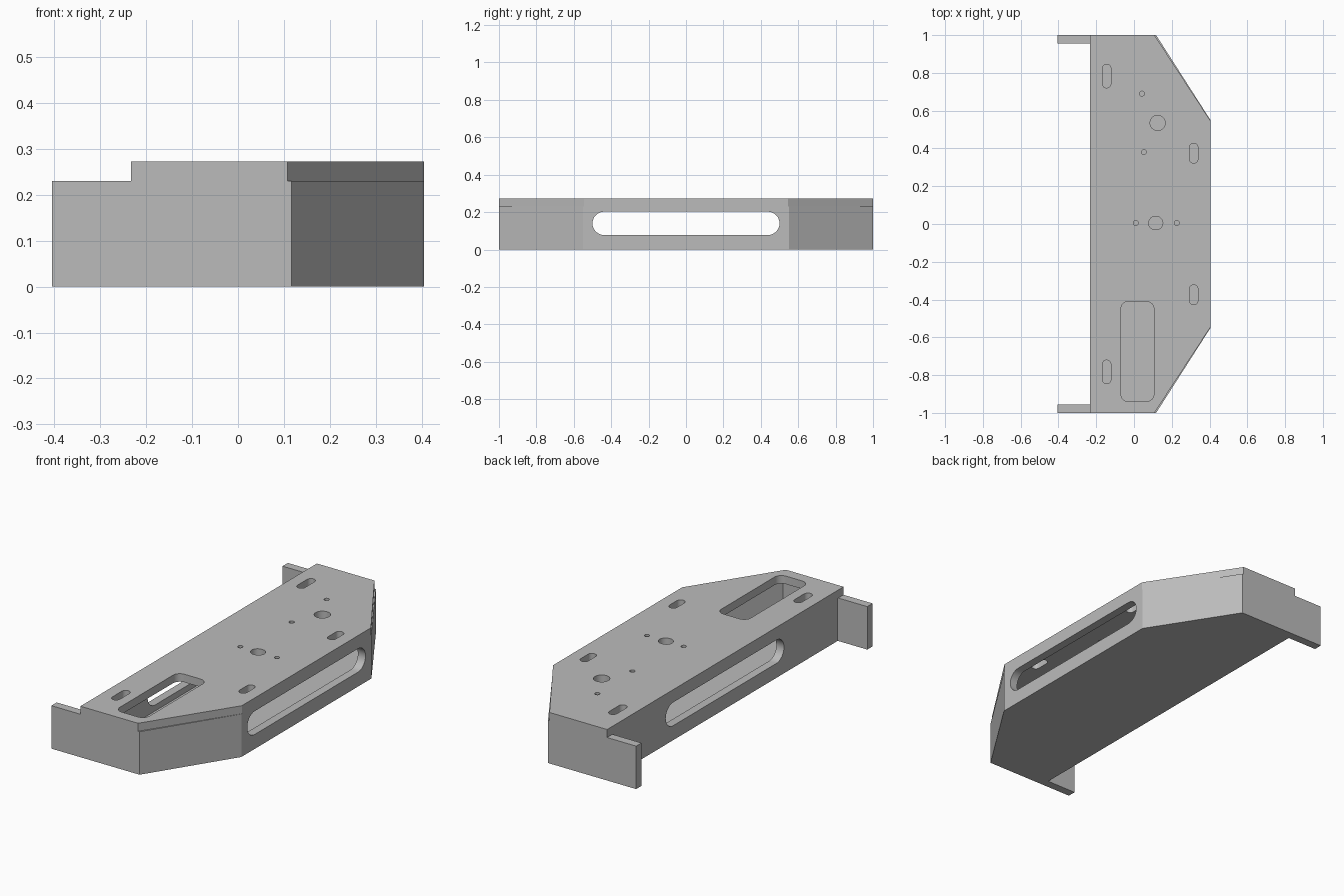
import bpy, bmesh, math
from mathutils import Vector

if "Cube" in bpy.data.objects:
    bpy.data.objects.remove(bpy.data.objects["Cube"])

grey = bpy.data.materials.new("plain grey")
grey.use_nodes = True
colour = (0.5, 0.5, 0.5, 1)
grey.diffuse_color = colour
grey.node_tree.nodes["Principled BSDF"].inputs["Base Color"].default_value = colour


def prism(name, outline, low, high, axis="Z"):
    """Extrude a flat outline along z, or along x when its points are (y, z)."""
    bm = bmesh.new()
    place = (lambda a, b: (a, b, low)) if axis == "Z" else (lambda a, b: (low, a, b))
    face = bm.faces.new([bm.verts.new(place(a, b)) for a, b in outline])
    step = Vector((0, 0, high - low)) if axis == "Z" else Vector((high - low, 0, 0))
    top = bmesh.ops.extrude_face_region(bm, geom=[face])["geom"]
    bmesh.ops.translate(bm, vec=step, verts=[v for v in top if isinstance(v, bmesh.types.BMVert)])
    bmesh.ops.recalc_face_normals(bm, faces=bm.faces)
    mesh = bpy.data.meshes.new(name)
    bm.to_mesh(mesh)
    bm.free()
    mesh.materials.append(grey)
    obj = bpy.data.objects.new(name, mesh)
    bpy.context.collection.objects.link(obj)
    return obj


def rounded(cx, cy, width, height, radius, steps=8):
    """Rounded rectangle; full radius gives a slot or a circle."""
    points = []
    corners = [(1, 1), (-1, 1), (-1, -1), (1, -1)]
    for i, (sx, sy) in enumerate(corners):
        for k in range(steps + 1):
            a = math.pi / 2 * (i + k / steps)
            p = (cx + sx * (width / 2 - radius) + radius * math.cos(a),
                 cy + sy * (height / 2 - radius) + radius * math.sin(a))
            if not points or math.dist(p, points[-1]) > 1e-5:
                points.append(p)
    if math.dist(points[0], points[-1]) < 1e-5:
        points.pop()
    return points


def mirrored(half):
    """Complete an outline symmetric about y = 0."""
    return half + [(x, -y) for x, y in reversed(half)]


def carve(obj, cutters):
    for c in cutters:
        c.hide_render = True
        mod = obj.modifiers.new("cut", "BOOLEAN")
        mod.operation, mod.solver, mod.object = "DIFFERENCE", "EXACT", c
    graph = bpy.context.evaluated_depsgraph_get()
    graph.update()
    mesh = bpy.data.meshes.new_from_object(obj.evaluated_get(graph))
    obj.modifiers.clear()
    obj.data = mesh
    for c in cutters:
        bpy.data.objects.remove(c)
    bpy.context.view_layer.objects.active = obj
    bpy.ops.object.select_all(action="DESELECT")
    obj.select_set(True)
    bpy.ops.object.shade_smooth_by_angle(angle=math.radians(30))


# Hollow tray with end flanges and long side slots
wall, body_top = 0.045, 0.23
body = prism("tray_body", mirrored([(-0.23, 0.955), (-0.405, 0.955), (-0.405, 1),
                                    (0.117, 1), (0.405, 0.55)]), 0, body_top)
cavity = prism("cavity_cutter", mirrored([(-0.185, 0.955), (0.093, 0.955), (0.36, 0.537)]),
               wall, 0.4)
side_slot = prism("side_slot_cutter", rounded(0, 0.14, 1.0, 0.125, 0.0625), -0.6, 0.6, "X")
carve(body, [cavity, side_slot])

# Cover plate with its openings
cover = prism("cover_plate", mirrored([(-0.233, 1), (0.108, 1), (0.405, 0.546)]),
              body_top, 0.273)
holes = [(0.018, -0.675, 0.175, 0.53, 0.04),
         (0.125, 0.535, 0.08, 0.08, 0.04),
         (0.115, 0.005, 0.075, 0.07, 0.035)]
for side in (-1, 1):
    holes.append((-0.145, side * 0.783, 0.045, 0.125, 0.0225))
    holes.append((0.316, side * 0.375, 0.045, 0.105, 0.0225))
for x, y in [(0.042, 0.69), (0.052, 0.38), (0.01, 0.005), (0.227, 0.005)]:
    holes.append((x, y, 0.026, 0.026, 0.013))
carve(cover, [prism("hole_cutter", rounded(*h), 0.1, 0.4) for h in holes])
